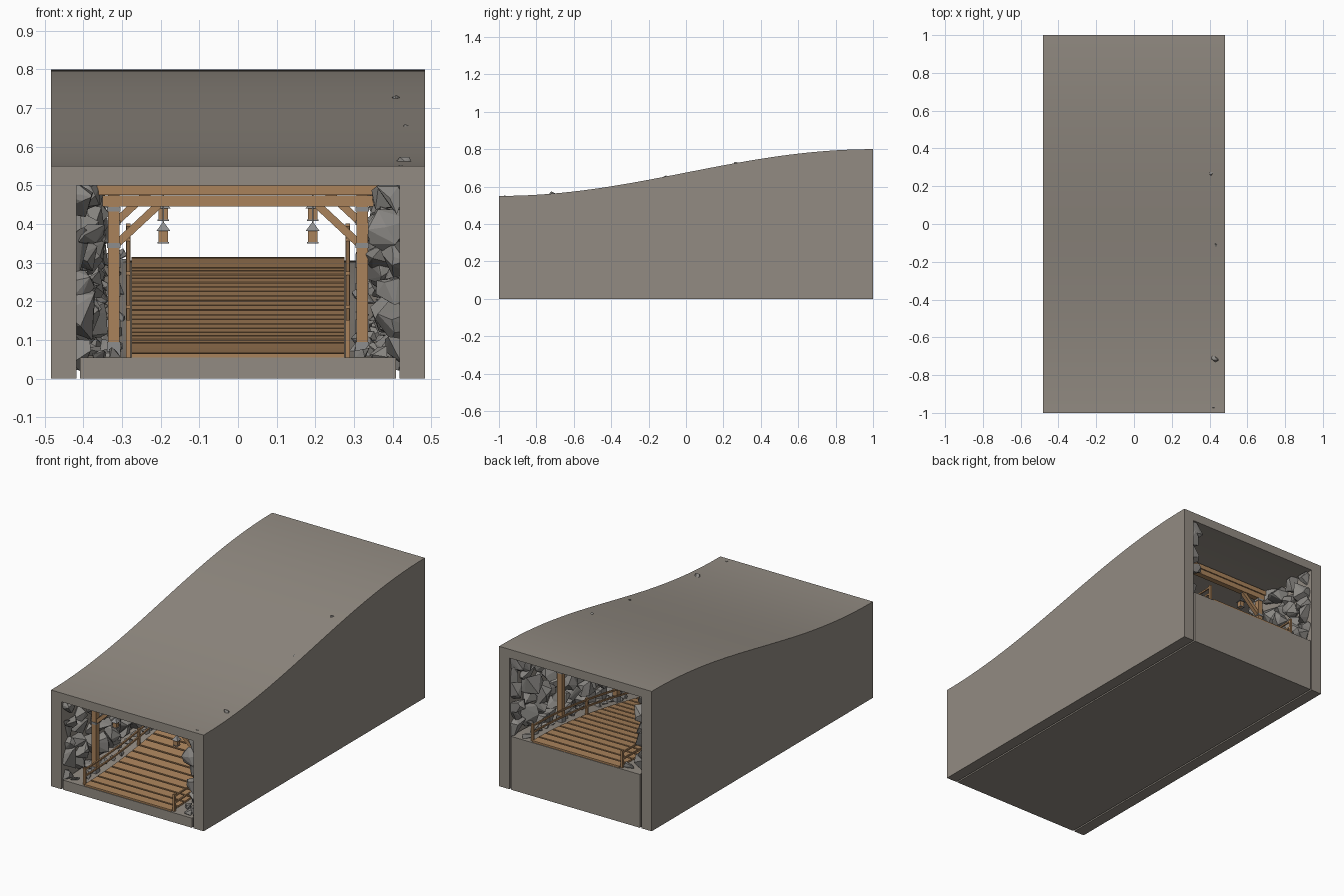
import bpy, bmesh, math, random
from mathutils import Vector, Matrix

if "Cube" in bpy.data.objects:
    bpy.data.objects.remove(bpy.data.objects["Cube"])

random.seed(7)


def material(name, rgb):
    m = bpy.data.materials.new(name)
    m.diffuse_color = (*rgb, 1)
    m.use_nodes = True
    m.node_tree.nodes["Principled BSDF"].inputs["Base Color"].default_value = m.diffuse_color
    return m


STONE = material("stone", (0.29, 0.26, 0.225))
ROCK = material("rock", (0.25, 0.24, 0.225))
WOOD = material("wood", (0.40, 0.225, 0.105))
METAL = material("metal", (0.27, 0.27, 0.27))


def rise(y):
    """Height gained by the sloping tunnel at depth y."""
    return 0.125 * (1 - math.cos(math.pi * (y + 1) / 2))


def slope(y):
    return math.atan((rise(y + 0.01) - rise(y - 0.01)) / 0.02)


def finish(name, bm, mat, smooth=False):
    bmesh.ops.recalc_face_normals(bm, faces=bm.faces[:])
    me = bpy.data.meshes.new(name)
    bm.to_mesh(me)
    bm.free()
    me.materials.append(mat)
    ob = bpy.data.objects.new(name, me)
    bpy.context.collection.objects.link(ob)
    if smooth:
        bpy.context.view_layer.objects.active = ob
        ob.select_set(True)
        bpy.ops.object.shade_smooth_by_angle(angle=math.radians(30))
        ob.select_set(False)
    return ob


def sweep(bm, profile, y0, y1, n):
    """Sweep (x, z, follows_slope) points along the tunnel."""
    rings = []
    for i in range(n + 1):
        y = y0 + (y1 - y0) * i / n
        rings.append([bm.verts.new((x, y, z + (rise(y) if f else 0)))
                      for x, z, f in profile])
    k = len(profile)
    for a, b in zip(rings, rings[1:]):
        for j in range(k):
            bm.faces.new((a[j], a[(j + 1) % k], b[(j + 1) % k], b[j]))
    bm.faces.new(rings[0])
    bm.faces.new(rings[-1][::-1])


def box(bm, center, size, rot=None):
    mat = Matrix.Translation(center)
    if rot:
        mat = mat @ rot
    bmesh.ops.create_cube(bm, size=1, matrix=mat @ Matrix.Diagonal((*size, 1)))


def rock(bm, center, r, x_max=0.47, z_max=9.0, count=13):
    """Angular boulder: hull of random points around a centre."""
    pts = []
    for _ in range(count):
        d = Vector([random.gauss(0, 1) for _ in range(3)]).normalized()
        p = Vector(center) + d * r * random.uniform(0.85, 1.15)
        p.x = max(-x_max, min(x_max, p.x))
        p.y = max(-0.99, min(0.99, p.y))
        p.z = max(0.02, min(z_max, p.z))
        pts.append(bm.verts.new(p))
    res = bmesh.ops.convex_hull(bm, input=pts)
    junk = {v for v in res["geom_interior"] + res["geom_unused"]
            if isinstance(v, bmesh.types.BMVert)}
    bmesh.ops.delete(bm, geom=list(junk), context='VERTS')


# Outer shell: two walls and a curved roof
bm = bmesh.new()
sweep(bm, [(-0.483, 0, 0), (-0.483, 0.55, 1), (0.483, 0.55, 1), (0.483, 0, 0),
           (0.417, 0, 0), (0.417, 0.50, 1), (-0.417, 0.50, 1), (-0.417, 0, 0)],
      -1, 1, 40)
finish("tunnel_shell", bm, STONE, True)

# Solid rising floor
bm = bmesh.new()
sweep(bm, [(-0.408, 0, 0), (-0.408, 0.055, 1), (0.408, 0.055, 1), (0.408, 0, 0)],
      -1, 1, 40)
finish("floor_block", bm, STONE, True)

# Plank deck
bm = bmesh.new()
N = 32
for i in range(N):
    y = -0.97 + 1.94 * i / (N - 1)
    box(bm, (0, y, 0.059 + rise(y)), (0.55, 0.053, 0.012),
        Matrix.Rotation(slope(y), 4, 'X'))
finish("deck_planks", bm, WOOD)

# Hand rails and their posts
bm = bmesh.new()
for s in (-1, 1):
    x = s * 0.284
    for z in (0.098, 0.136):
        sweep(bm, [(x - 0.004, z, 1), (x - 0.004, z + 0.009, 1),
                   (x + 0.004, z + 0.009, 1), (x + 0.004, z, 1)], -0.985, 0.985, 28)
    for y in (-0.98, -0.49, 0, 0.49, 0.98):
        box(bm, (x, y, 0.102 + rise(y)), (0.012, 0.014, 0.1))
finish("hand_rails", bm, WOOD)

# Timber frames with iron bands and hanging lanterns
timber, iron, lamp, cap = [bmesh.new() for _ in range(4)]
for y in (-0.83, -0.33, 0.17, 0.67):
    h = rise(y)
    box(timber, (0, y, 0.455 + h), (0.70, 0.032, 0.029))
    box(timber, (0, y, 0.483 + h), (0.73, 0.045, 0.026))
    for s in (-1, 1):
        x = s * 0.321
        box(timber, (x, y, 0.248 + h), (0.029, 0.03, 0.386))
        box(timber, (s * 0.262, y, 0.392 + h), (0.155, 0.022, 0.02),
            Matrix.Rotation(s * math.radians(43), 4, 'Y'))
        for z, t in ((0.072, 0.036), (0.340, 0.012), (0.434, 0.012)):
            box(iron, (x, y, z + h), (0.034, 0.036, t))
        # lantern
        box(lamp, (s * 0.193, y, 0.361 + h), (0.025, 0.025, 0.032))
        box(cap, (s * 0.193, y, 0.347 + h), (0.029, 0.029, 0.004))
        box(cap, (s * 0.193, y, 0.42 + h), (0.004, 0.004, 0.045))
        bmesh.ops.create_cone(
            cap, cap_ends=True, segments=4, radius1=0.026, radius2=0.003, depth=0.022,
            matrix=Matrix.Translation((s * 0.193, y, 0.388 + h))
            @ Matrix.Rotation(math.pi / 4, 4, 'Z'))
finish("timber_frames", timber, WOOD)
finish("iron_bands", iron, METAL)
finish("lantern_bodies", lamp, WOOD)
finish("lantern_caps", cap, METAL)

# Boulder lining on both walls, with rubble along the foot
bm = bmesh.new()
for s in (-1, 1):
    for i in range(21):
        for j in range(6):
            y = -0.95 + 1.9 * i / 20 + random.uniform(-0.025, 0.025)
            z = 0.075 + 0.39 * j / 5 + rise(y) + random.uniform(-0.02, 0.02)
            rock(bm, (s * random.uniform(0.385, 0.425), y, z),
                 random.uniform(0.045, 0.07), 0.47, 0.515 + rise(y))
    for i in range(34):
        y = -0.96 + 1.92 * i / 33
        rock(bm, (s * random.uniform(0.31, 0.38), y, 0.06 + rise(y)),
             random.uniform(0.018, 0.032), count=10)
finish("wall_boulders", bm, ROCK)

# Loose stones breaking through the roof
bm = bmesh.new()
for x, y, r in ((0.425, -0.71, 0.027), (0.41, 0.27, 0.014), (0.435, -0.11, 0.01),
                (0.42, -0.97, 0.008)):
    rock(bm, (x, y, 0.55 + rise(y) - r * 0.45), r)
finish("roof_stones", bm, ROCK)
